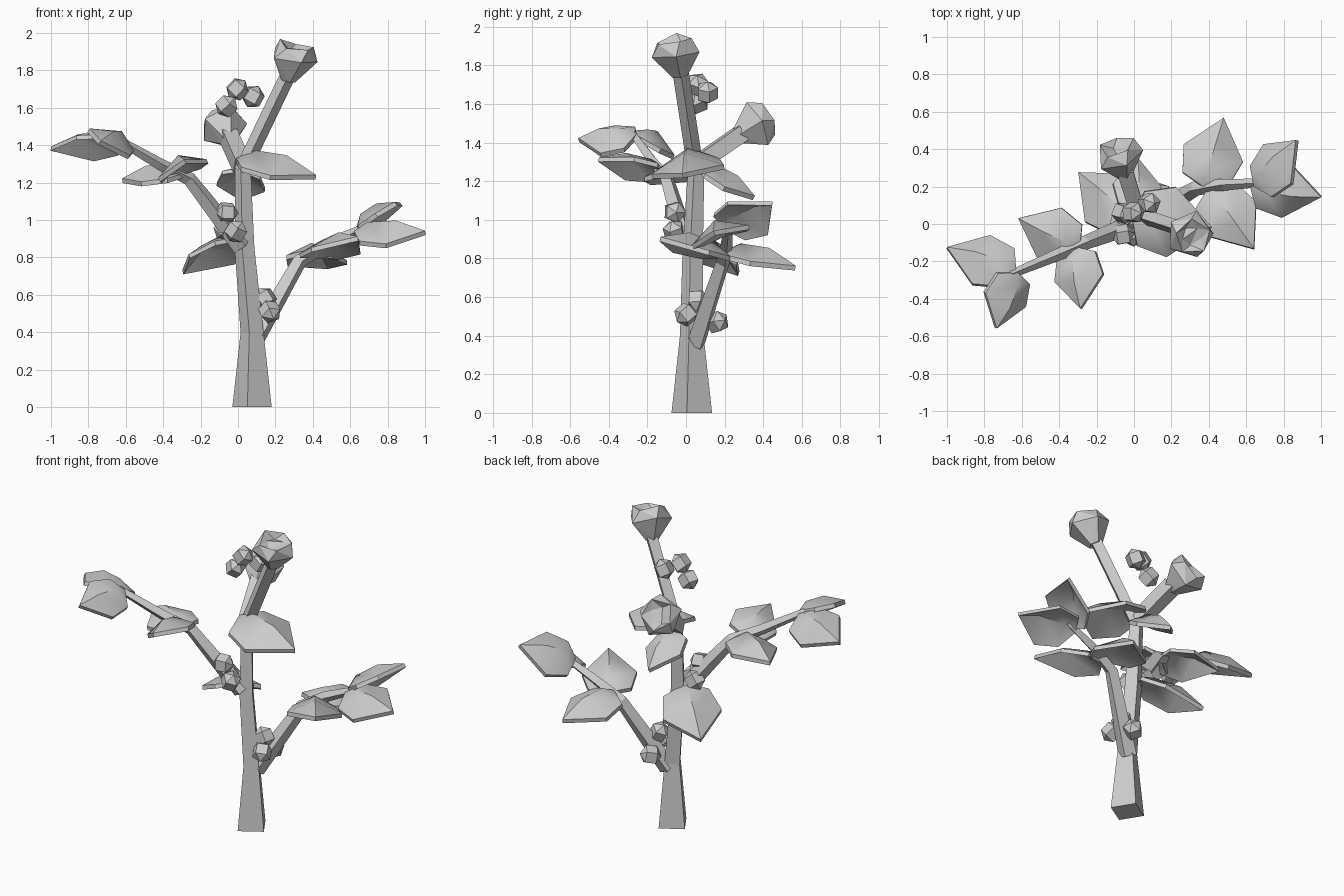
import bpy
import bmesh
import math
import random
from mathutils import Vector, Euler

random.seed(4)
if "Cube" in bpy.data.objects:
    bpy.data.objects.remove(bpy.data.objects["Cube"], do_unlink=True)

grey = bpy.data.materials.new("plain_grey")
grey.use_nodes = True
grey.diffuse_color = (0.6, 0.6, 0.6, 1)
grey.node_tree.nodes["Principled BSDF"].inputs["Base Color"].default_value = (0.6, 0.6, 0.6, 1)


def finish(name, bm, smooth=False):
    bmesh.ops.recalc_face_normals(bm, faces=bm.faces[:])
    mesh = bpy.data.meshes.new(name)
    bm.to_mesh(mesh)
    bm.free()
    mesh.materials.append(grey)
    obj = bpy.data.objects.new(name, mesh)
    bpy.context.collection.objects.link(obj)
    if smooth:
        bpy.ops.object.select_all(action='DESELECT')
        obj.select_set(True)
        bpy.context.view_layer.objects.active = obj
        bpy.ops.object.shade_smooth_by_angle(angle=math.radians(40))


def frame(axis, ref):
    """Two unit vectors across an axis, the first one nearest to ref."""
    axis = axis.normalized()
    u = (ref - axis * ref.dot(axis)).normalized()
    return u, axis.cross(u)


def bridge(bm, rings):
    for a, b in zip(rings, rings[1:]):
        n = len(a)
        for i in range(n):
            bm.faces.new((a[i], a[(i + 1) % n], b[(i + 1) % n], b[i]))


def tube(name, path, radii, ref):
    """Tapering four-sided limb along a path."""
    bm = bmesh.new()
    pts = [Vector(p) for p in path]
    rings = []
    for i, (p, r) in enumerate(zip(pts, radii)):
        tangent = pts[min(i + 1, len(pts) - 1)] - pts[max(i - 1, 0)]
        u, v = frame(tangent, Vector(ref))
        rings.append([bm.verts.new(p + c * r) for c in (u, v, -u, -v)])
    bridge(bm, rings)
    bm.faces.new(rings[0])
    bm.faces.new(rings[-1])
    finish(name, bm)


def leaf(name, base, tip, width, up):
    """Thick six-cornered leaf, domed along a raised middle rib."""
    base, tip = Vector(base), Vector(tip)
    along = tip - base
    n, side = frame(along, Vector(up))
    h = width / 2

    def at(t, s, z):
        return base + along * t + side * (s * h) + n * (z * h)

    top = [at(0, 0, 0), at(.12, -.78, -.1), at(.5, -1, -.15), at(1, 0, -.05),
           at(.5, 1, -.15), at(.12, .78, -.1), at(.2, 0, .32), at(.6, 0, .35)]
    bm = bmesh.new()
    upper = [bm.verts.new(p) for p in top]
    lower = [bm.verts.new(p - n * 0.025) for p in top]
    for f in ((0, 1, 6), (0, 6, 5), (1, 2, 7, 6), (6, 7, 4, 5), (2, 3, 7), (7, 3, 4)):
        bm.faces.new([upper[i] for i in f])
        bm.faces.new([lower[i] for i in reversed(f)])
    bridge(bm, [upper[:6], lower[:6]])
    finish(name, bm, smooth=True)


def flower(name, base, axis, radius, height):
    """Flaring cup of five petals with an uneven rim and a sunken heart."""
    base, axis = Vector(base), Vector(axis).normalized()
    u, v = frame(axis, Vector((1, 0, 0)))
    bm = bmesh.new()
    rings = []
    for r, z, twist, wave in ((.32, 0, 0, 0), (1, .65, 0, .06), (.75, 1, .35, .05), (.4, .85, .9, .05)):
        ring = []
        for i in range(5):
            a = math.tau * i / 5 + twist
            lift = z + wave * (-1) ** i
            ring.append(bm.verts.new(base + axis * (lift * height)
                                     + (u * math.cos(a) + v * math.sin(a)) * (r * radius)))
        rings.append(ring)
    bridge(bm, rings)
    bm.faces.new(rings[0])
    bm.faces.new(rings[-1])
    bmesh.ops.triangulate(bm, faces=bm.faces[:])
    finish(name, bm)


def berry(name, centre, radius):
    bm = bmesh.new()
    bmesh.ops.create_uvsphere(bm, u_segments=5, v_segments=3, radius=radius)
    turn = Euler([random.uniform(0, 3) for _ in range(3)]).to_matrix()
    for v in bm.verts:
        v.co = turn @ v.co + Vector(centre)
    finish(name, bm)


# Trunk, side branches and flower stems
tube("trunk", [(.075, .03, 0), (.075, .03, .4), (.035, .035, .85), (.025, .055, 1.32)],
     [.108, .063, .054, .042], (.973, -.231, 0))
tube("left_branch", [(.09, .05, .36), (.33, .19, .78), (.48, .21, .87), (.68, .22, .96)],
     [.056, .04, .032, .022], (0, 0, 1))
tube("right_branch", [(.02, .01, .86), (-.26, -.1, 1.22), (-.42, -.17, 1.3), (-.66, -.27, 1.44)],
     [.055, .038, .032, .022], (0, 0, 1))
tube("top_flower_stem", [(.02, .05, 1.26), (.27, -.03, 1.78)], [.042, .042], (1, 0, 0))
tube("back_flower_stem", [(.02, .06, 1.29), (-.05, .29, 1.45)], [.058, .06], (.7, 0, .7))

# Flowers
flower("top_flower", (.265, -.03, 1.745), (.25, -.2, .95), .13, .195)
flower("back_flower", (-.05, .26, 1.43), (-.2, .8, .5), .13, .19)

# Leaves: base, tip, width, upward direction
leaf("right_end_leaf_back", (-.63, -.24, 1.43), (-1, -.12, 1.4), .3, (0, .4, .9))
leaf("right_end_leaf_front", (-.62, -.26, 1.44), (-.73, -.56, 1.43), .27, (.55, 0, .83))
leaf("right_inner_leaf_back", (-.29, -.13, 1.25), (-.62, .03, 1.23), .3, (-.1, -.05, 1))
leaf("right_inner_leaf_front", (-.32, -.12, 1.26), (-.29, -.45, 1.33), .28, (-.38, 0, 1))
leaf("trunk_leaf_left", (-.01, .03, 1.33), (.42, -.02, 1.25), .38, (.15, -.15, 1))
leaf("trunk_leaf_back", (.02, .08, 1.28), (.02, .36, 1.13), .26, (.15, .5, .9))
leaf("trunk_leaf_right", (0, .02, .91), (-.3, .28, .74), .35, (-.25, .35, .9))
leaf("left_inner_leaf_back", (.37, .2, .84), (.48, .57, .77), .33, (0, .1, 1))
leaf("left_inner_leaf_front", (.4, .2, .82), (.64, -.13, .92), .32, (-.2, .35, 1))
leaf("left_end_leaf_front", (.62, .2, .94), (1, .14, .95), .31, (0, -.35, 1))
leaf("left_end_leaf_back", (.64, .2, .97), (.86, .45, 1.1), .3, (-.5, .25, .8))

# Berry clusters
clusters = {
    "top": [(-.005, .06, 1.7), (.08, .11, 1.66), (-.06, .06, 1.61)],
    "middle": [(-.06, -.06, 1.04), (-.01, -.06, .94), (-.07, .01, .95)],
    "lower": [(.17, 0, .51), (.14, .16, .47), (.145, .06, .58)],
}
for place, centres in clusters.items():
    for i, c in enumerate(centres):
        berry(f"{place}_berry_{i + 1}", c, .064)
